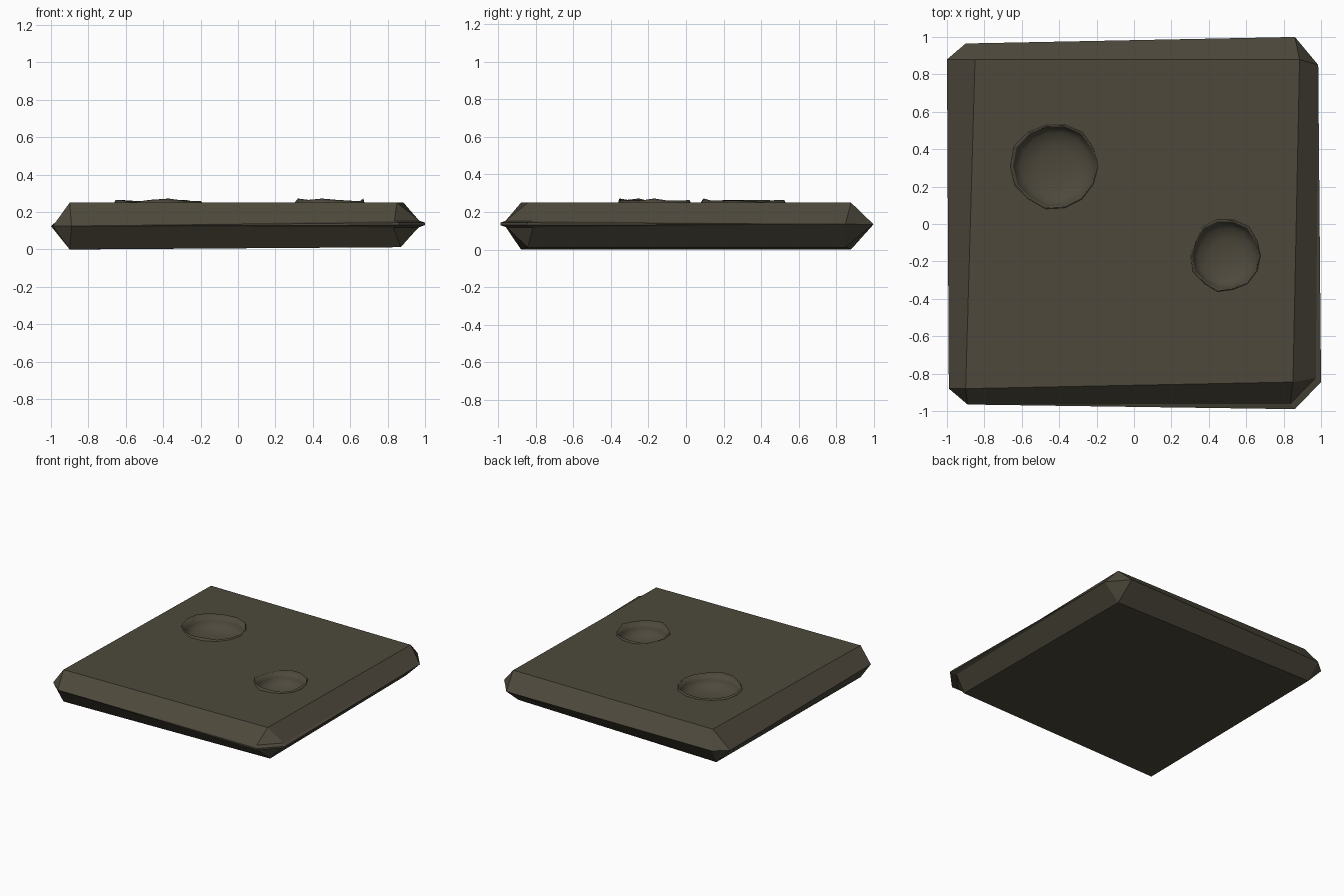
import bpy, bmesh, math, random

if "Cube" in bpy.data.objects:
    bpy.data.objects.remove(bpy.data.objects["Cube"])

random.seed(4)

# Slab outline: chamfered square, walked clockwise from the back left corner
outer = [(-1, .88), (-.9, .965), (.86, 1), (.985, .85),
         (1, -.845), (.86, -.99), (-.89, -.965), (-.99, -.88)]
top = [(-.85, .88), (.885, .88), (.85, -.845), (-.9, -.88)]
bottom = [(-.88, .88), (.86, .85), (.87, -.845), (-.9, -.88)]
lip_points = (4, 5)          # the thin lip only shows at the front right corner

bm = bmesh.new()


def ring(points):
    return [bm.verts.new(p) for p in points]


def bridge(a, b, smooth=False):
    n = len(a)
    for i in range(n):
        j = (i + 1) % n
        loop = []
        for v in (a[i], a[j], b[j], b[i]):
            if v not in loop:
                loop.append(v)
        if len(loop) > 2:
            bm.faces.new(loop).smooth = smooth


def loop_edges(loop):
    return [bm.edges.get((loop[i], loop[(i + 1) % len(loop)])) for i in range(len(loop))]


# Bottom and top corners
low = ring([(x, y, .012 if x > 0 else 0) for x, y in bottom])
high = ring([(x, y, .25) for x, y in top])

# Rings around the middle, collapsed to one point away from the lip
mids = [[], [], [], []]
for i, (x, y) in enumerate(outer):
    if i in lip_points:
        for m, (s, z) in zip(mids, ((.965, .118), (1, .13), (1, .143), (.972, .153))):
            m.append(bm.verts.new((x * s, y * s, z)))
    else:
        v = bm.verts.new((x, y, .13 + .005 * x))
        for m in mids:
            m.append(v)

stack = [[low[i // 2] for i in range(8)]] + mids + [[high[i // 2] for i in range(8)]]
for a, b in zip(stack, stack[1:]):
    bridge(a, b)
bm.faces.new(low)


# Dents with a ragged raised rim, sunk into the top
def dent(cx, cy, r, n=14):
    wobble = [random.uniform(.94, 1.04) for _ in range(n)]
    lift = [random.choice((.003, .01, .015, .022)) for _ in range(n)]

    def circle(scale, z, rough=1, up=0):
        pts = []
        for i in range(n):
            a = 2 * math.pi * i / n
            k = r * scale * (1 + (wobble[i] - 1) * rough)
            pts.append((cx + k * math.cos(a), cy + k * math.sin(a), z + up * lift[i]))
        return ring(pts)

    loops = [circle(1, .25), circle(.97, .25, 1, 1), circle(.93, .205, .6),
             circle(.78, .17, .3), circle(.45, .15, 0)]
    for a, b in zip(loops, loops[1:]):
        bridge(a, b, True)
    c = bm.verts.new((cx, cy, .145))
    for i in range(n):
        bm.faces.new((loops[-1][i], loops[-1][(i + 1) % n], c)).smooth = True
    return loop_edges(loops[0])


edges = loop_edges(high) + dent(-.42, .31, .237) + dent(.49, -.17, .193)

# Top face around the dents
bmesh.ops.triangle_fill(bm, use_beauty=True, use_dissolve=False, edges=edges, normal=(0, 0, 1))
bmesh.ops.recalc_face_normals(bm, faces=bm.faces[:])

mesh = bpy.data.meshes.new("stone_slab")
bm.to_mesh(mesh)
bm.free()
slab = bpy.data.objects.new("stone_slab", mesh)
bpy.context.collection.objects.link(slab)

mat = bpy.data.materials.new("dark_stone")
mat.diffuse_color = (.075, .066, .045, 1)
mat.use_nodes = True
mat.node_tree.nodes["Principled BSDF"].inputs["Base Color"].default_value = mat.diffuse_color
mesh.materials.append(mat)
